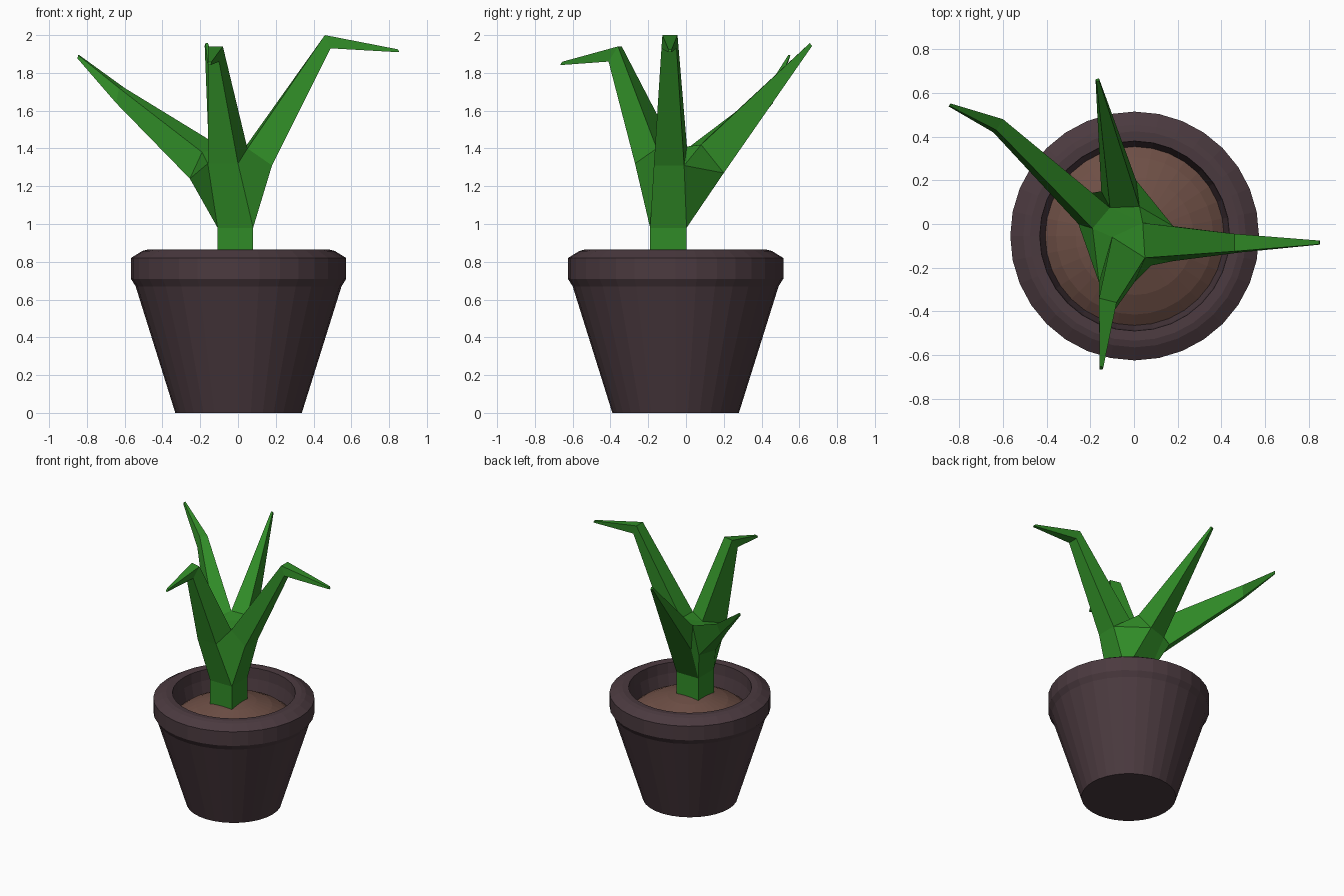
import bpy, bmesh, math
from mathutils import Vector

if "Cube" in bpy.data.objects:
    bpy.data.objects.remove(bpy.data.objects["Cube"])

CENTRE = (0.003, -0.055)
SIDES = 32


def material(name, rgb):
    m = bpy.data.materials.new(name)
    m.diffuse_color = (*rgb, 1)
    m.use_nodes = True
    m.node_tree.nodes["Principled BSDF"].inputs["Base Color"].default_value = m.diffuse_color
    return m


def finish(name, bm, mat):
    bmesh.ops.recalc_face_normals(bm, faces=bm.faces)
    me = bpy.data.meshes.new(name)
    bm.to_mesh(me)
    bm.free()
    me.materials.append(mat)
    ob = bpy.data.objects.new(name, me)
    bpy.context.collection.objects.link(ob)
    return ob


def lathe(name, profile, mat):
    """Spin an (r, z) profile about the pot axis."""
    bm = bmesh.new()
    vs = [bm.verts.new((r, 0, z)) for r, z in profile]
    es = [bm.edges.new(p) for p in zip(vs, vs[1:])]
    bmesh.ops.spin(bm, geom=vs + es, axis=(0, 0, 1), cent=(0, 0, 0),
                   angle=math.tau, steps=SIDES)
    bmesh.ops.remove_doubles(bm, verts=bm.verts, dist=0.0005)
    ob = finish(name, bm, mat)
    ob.location = (*CENTRE, 0)
    return ob


pot_mat = material("dark_clay", (0.07, 0.042, 0.05))
soil_mat = material("soil", (0.155, 0.078, 0.06))
leaf_mat = material("leaf_green", (0.03, 0.26, 0.02))

# Pot: tapered body, thick rim, hollow inside
lathe("pot", [(0, 0), (0.335, 0), (0.545, 0.67), (0.57, 0.71), (0.57, 0.82),
              (0.51, 0.857), (0.48, 0.865), (0.435, 0.862), (0.43, 0.78),
              (0.405, 0.66), (0.37, 0.6), (0, 0.6)], pot_mat)

# Soil: shallow dome
lathe("soil", [(0.412, 0.68), (0.36, 0.72), (0.27, 0.765), (0.16, 0.80),
               (0.08, 0.815), (0, 0.82)], soil_mat)

# Each leaf: base section (bottom left, bottom right, top right, top left
# seen from outside), optional bend section, and tip point
LEAVES = [
    # front
    dict(base=[(-0.16, -0.27, 1.32), (0.0, -0.27, 1.32),
               (0.05, -0.155, 1.40), (-0.10, -0.06, 1.40)],
         bend=[(-0.16, -0.41, 1.86), (-0.10, -0.41, 1.86),
               (-0.08, -0.36, 1.94), (-0.16, -0.34, 1.94)],
         tip=(-0.15, -0.66, 1.85)),
    # right
    dict(base=[(0.18, -0.17, 1.31), (0.18, -0.01, 1.31),
               (0.04, 0.005, 1.41), (0.05, -0.155, 1.40)],
         bend=[(0.49, -0.13, 1.93), (0.49, -0.05, 1.93),
               (0.46, -0.045, 2.0), (0.46, -0.125, 2.0)],
         tip=(0.85, -0.085, 1.917)),
    # back
    dict(base=[(0.01, 0.20, 1.27), (-0.15, 0.15, 1.27),
               (-0.11, 0.075, 1.42), (0.025, 0.08, 1.42)],
         bend=None, tip=(-0.167, 0.66, 1.95)),
    # left
    dict(base=[(-0.21, 0.14, 1.24), (-0.255, 0.0, 1.24),
               (-0.19, -0.02, 1.38), (-0.11, 0.075, 1.42)],
         bend=[(-0.62, 0.46, 1.64), (-0.645, 0.42, 1.64),
               (-0.63, 0.43, 1.72), (-0.60, 0.48, 1.72)],
         tip=(-0.845, 0.545, 1.885)),
]

# Plant: square stem flaring into four tapering leaves
bm = bmesh.new()
cache = {}


def vert(p):
    key = tuple(round(c, 4) for c in p)
    if key not in cache:
        cache[key] = bm.verts.new(p)
    return cache[key]


def face(points):
    vs = list(dict.fromkeys(vert(p) for p in points))
    if len(vs) > 2:
        bm.faces.new(vs)


def bridge(a, b):
    for i in range(4):
        j = (i + 1) % 4
        face([a[i], a[j], b[j], b[i]])


square = [(-0.108, -0.19), (0.08, -0.19), (0.08, 0.003), (-0.108, 0.003)]
foot = [(x, y, 0.70) for x, y in square]
neck = [(x, y, 0.98) for x, y in square]
bridge(foot, neck)
face(foot)

crown = []
for i, leaf in enumerate(LEAVES):
    j = (i + 1) % 4
    base, nxt = leaf["base"], LEAVES[j]["base"]
    # Stem flare under the leaf and web to the next leaf
    face([neck[i], neck[j], base[1], base[0]])
    face([neck[j], nxt[0], nxt[3], base[2], base[1]])
    crown += [base[3], base[2]]
    # Leaf blade and blunt tip
    last = base
    if leaf["bend"]:
        bridge(base, leaf["bend"])
        last = leaf["bend"]
    mid = sum((Vector(p) for p in last), Vector()) / 4
    k = 0.22 if leaf["bend"] else 0.1
    tip = [tuple(Vector(leaf["tip"]) + (Vector(p) - mid) * k) for p in last]
    bridge(last, tip)
    face(tip)
face(crown)
bmesh.ops.triangulate(bm, faces=[f for f in bm.faces if len(f.verts) > 4])
finish("plant", bm, leaf_mat)
